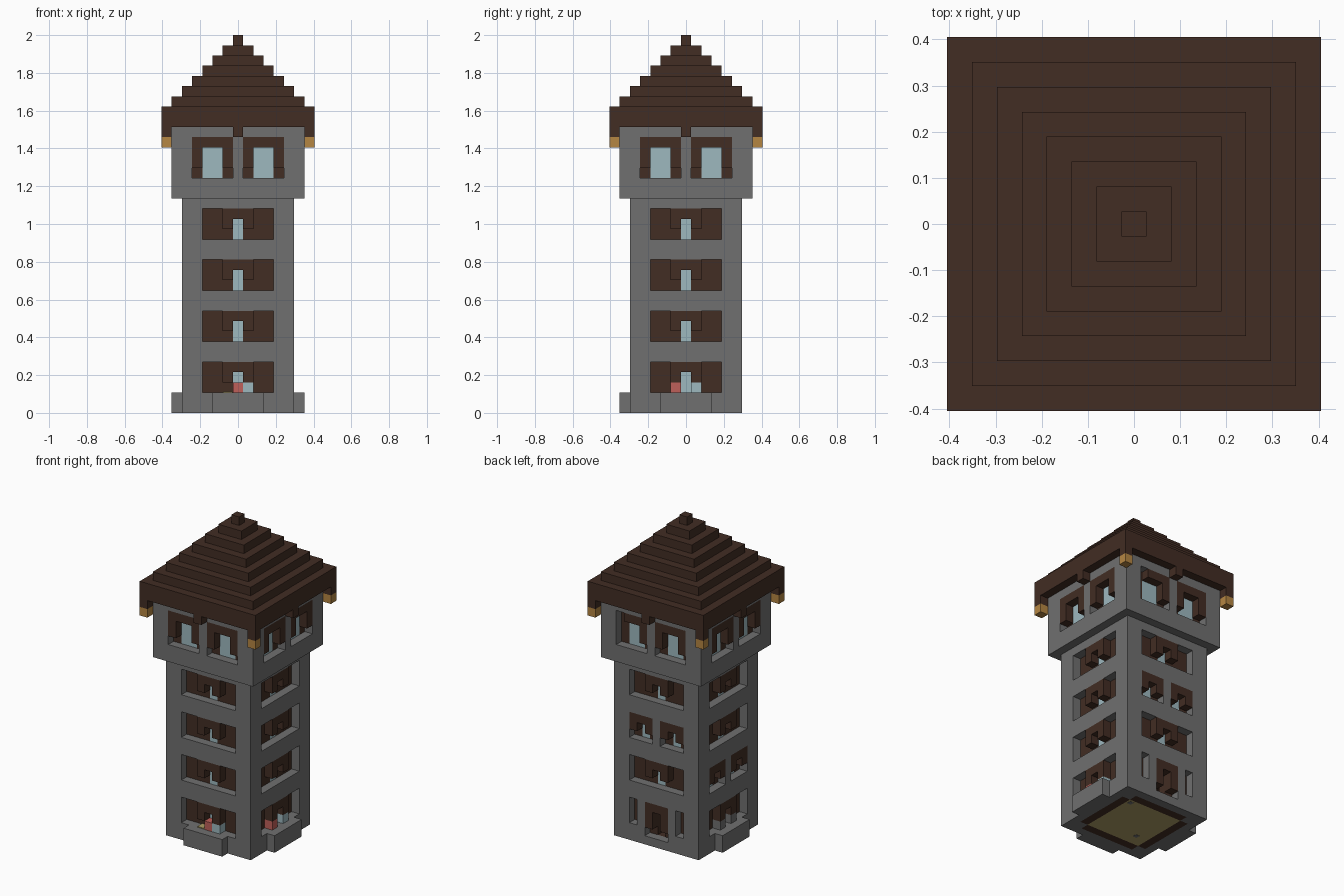
import bpy
import bmesh

if "Cube" in bpy.data.objects:
    bpy.data.objects.remove(bpy.data.objects["Cube"], do_unlink=True)

U = 2 / 37                      # one block
FRONT, LEFT, BACK, RIGHT = range(4)


def material(name, rgb):
    m = bpy.data.materials.new(name)
    m.use_nodes = True
    colour = (*rgb, 1)
    m.diffuse_color = colour
    bsdf = m.node_tree.nodes["Principled BSDF"]
    bsdf.inputs["Base Color"].default_value = colour
    bsdf.inputs["Roughness"].default_value = 0.9
    return m


stone = material("grey stone", (0.16, 0.16, 0.16))
wood = material("dark brown wood", (0.054, 0.026, 0.017))
glass = material("pale blue glass", (0.34, 0.48, 0.52))
gold = material("lamp gold", (0.46, 0.24, 0.055))
red = material("flower red", (0.52, 0.115, 0.1))
planks = material("pale yellow planks", (0.42, 0.34, 0.13))


def place(side, a, d, z):
    """Block at a steps to the right and d steps out on one side."""
    return [(a, -d, z), (d, a, z), (-a, d, z), (-d, -a, z)][side]


def square(r, z0, z1, hollow=False):
    span = range(-r, r + 1)
    return {(x, y, z) for x in span for y in span for z in range(z0, z1)
            if not hollow or max(abs(x), abs(y)) == r}


def build(name, cells, mat):
    """Join unit blocks into one mesh that keeps only the outer faces."""
    bm = bmesh.new()
    for c in cells:
        for k in range(3):
            i, j = (k + 1) % 3, (k + 2) % 3
            for s in (-1, 1):
                near = list(c)
                near[k] += s
                if tuple(near) in cells:
                    continue
                quad = []
                for p, q in ((-1, -1), (1, -1), (1, 1), (-1, 1)):
                    v = [c[0], c[1], c[2] + 0.5]
                    v[k] += s / 2
                    v[i] += p / 2
                    v[j] += q / 2
                    quad.append(bm.verts.new([n * U for n in v]))
                bm.faces.new(quad if s > 0 else quad[::-1])
    bmesh.ops.remove_doubles(bm, verts=bm.verts[:], dist=U / 100)
    bmesh.ops.dissolve_limit(bm, angle_limit=0.01, verts=bm.verts[:], edges=bm.edges[:])
    mesh = bpy.data.meshes.new(name)
    bm.to_mesh(mesh)
    bm.free()
    mesh.materials.append(mat)
    obj = bpy.data.objects.new(name, mesh)
    bpy.context.collection.objects.link(obj)
    return obj


def plate(name, x, y, z, size, height, mat):
    bpy.ops.mesh.primitive_cube_add(size=1, location=(x * U, y * U, z * U))
    obj = bpy.context.object
    obj.name = name
    obj.scale = (size * U, size * U, height * U)
    obj.data.materials.append(mat)


# Stone shells and the wooden lining behind them
shaft = square(5, 0, 21, True)
lookout = square(6, 21, 28, True)
lining = square(4, 1, 5, True) | square(4, 5, 21) | square(5, 21, 28)
frames, panes = set(), set()


def opening(walls, side, a0, a1, d, z0, z1):
    for a in range(a0, a1 + 1):
        for z in range(z0, z1):
            walls.discard(place(side, a, d, z))


def arch(side, a0, a1, d, z0, z1, glazed=True):
    """Flush wooden arch with a pane, or a gap, set one block behind it."""
    for a in range(a0, a1 + 1):
        for z in range(z0, z1):
            edge = a in (a0, a1)
            if z == z1 - 1 or (edge and z > z0):
                frames.add(place(side, a, d, z))
            if z < z1 - 1 and not edge:
                back = place(side, a, d - 1, z)
                lining.discard(back)
                if glazed:
                    panes.add(back)


# Windows of the shaft and the lookout room
for side in range(4):
    for z in (2, 7, 12, 17):
        if (side, z) == (BACK, 2):
            continue
        if (side, z) in ((BACK, 12), (RIGHT, 7)):
            for a in (-3, 1):
                opening(shaft, side, a, a + 2, 5, z, z + 3)
                arch(side, a, a + 2, 5, z, z + 3)
        else:
            opening(shaft, side, -3, 3, 5, z, z + 3)
            arch(side, -1, 1, 5, z, z + 3)
    for a in (-4, 1):
        opening(lookout, side, a, a + 3, 6, 23, 27)
        arch(side, a, a + 3, 6, 23, 27)
opening(frames, BACK, -4, -4, 6, 23, 27)

# Back doorway with a slit on each side
opening(shaft, BACK, -1, 1, 5, 1, 5)
arch(BACK, -1, 1, 5, 1, 5, glazed=False)
for a in (-3, 3):
    opening(shaft, BACK, a, a, 5, 2, 5)

build("shaft_walls", shaft, stone)
build("lookout_walls", lookout, stone)
build("inner_lining", lining, wood)
build("window_frames", frames, wood)
build("window_panes", panes, glass)

# Ground floor
floor = square(3, 0, 1)
corners = {(x, y, 0) for x in (-4, 4) for y in (-4, 4)}
build("plank_floor", floor, planks)
build("floor_border", square(4, 0, 1, True) - corners, wood)
build("floor_corners", corners, stone)
for p in (-2, 3):
    plate("floor_stud", p, p, 0.03, 0.5, 0.1, stone)

# Planters and flowers
for side in (FRONT, LEFT, RIGHT):
    box = {place(side, a, 6, z) for a in range(-2, 3) for z in (0, 1)}
    build("planter", box, stone)
for side, a, mat in ((FRONT, 0, red), (FRONT, 1, glass), (LEFT, -1, red),
                     (LEFT, 1, glass), (RIGHT, -1, stone), (RIGHT, 1, stone)):
    build("flower", {place(side, a, 5, 2)}, mat)
plate("sill_flower", -1, -5, 2.05, 0.9, 0.1, planks)

# Stepped roof with middle brackets and corner posts
roof = square(7, 28, 30)
for r in range(7):
    roof |= square(r, 36 - r, 37 - r)
posts = {(x, y, 27) for x in (-7, 7) for y in (-7, 7)}
roof |= posts | {place(s, 0, 7, 27) for s in range(4)}
build("stepped_roof", roof, wood)

# Hanging corner lamps
for x, y, z in sorted(posts):
    build("corner_lamp", {(x, y, z - 1)}, gold)
